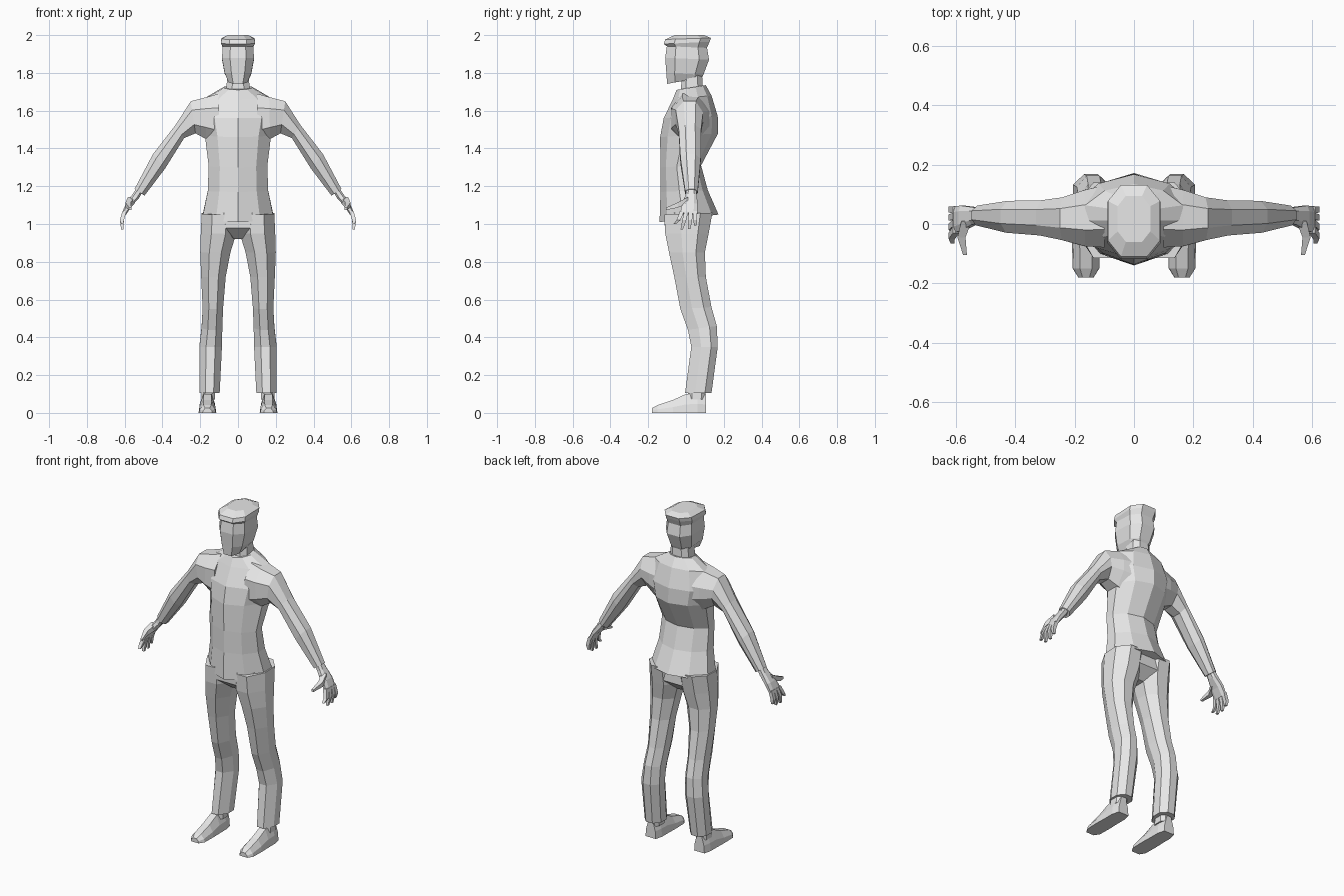
import bpy, bmesh
from mathutils import Vector

cube = bpy.data.objects.get("Cube")
if cube:
    bpy.data.objects.remove(cube, do_unlink=True)

GREY = (0.8, 0.8, 0.8, 1)
grey = bpy.data.materials.new("light grey")
grey.use_nodes = True
grey.diffuse_color = GREY
grey.node_tree.nodes["Principled BSDF"].inputs["Base Color"].default_value = GREY


def both_sides(half):
    """Complete a half outline (front to back) with its mirror image."""
    return half + [(-u, v) for u, v in reversed(half) if u > 0]


# Cross-section outlines: u runs sideways, v runs front (-1) to back (+1)
RIDGED = both_sides([(0, -1), (.62, -.74), (1, -.2), (1, .3), (.6, .78), (0, 1)])
ROUND = both_sides([(.5, -1), (1, -.55), (1, .55), (.5, 1)])
TROUSER = both_sides([(.4, -1), (1, -.25), (1, .5), (.4, 1)])
SLEEVE = both_sides([(.45, -.9), (1, -.35), (1, .5), (.3, 1)])
SQUARE = both_sides([(.8, -.8), (.8, .8)])
SOLE = [(-1, 0), (1, 0), (.9, .45), (.45, 1), (-.45, 1), (-.9, .45)]


def loft(name, outline, rings, mirrored=False):
    """Skin a row of sections, each given as centre, u axis and v axis."""
    bm = bmesh.new()
    loops = []
    for centre, u_axis, v_axis in rings:
        loops.append([bm.verts.new(Vector(centre) + Vector(u_axis) * u + Vector(v_axis) * v)
                      for u, v in outline])
    n = len(outline)
    for a, b in zip(loops, loops[1:]):
        for i in range(n):
            j = (i + 1) % n
            bm.faces.new((a[i], a[j], b[j], b[i]))
    bm.faces.new(loops[0])
    bm.faces.new(loops[-1])
    bmesh.ops.recalc_face_normals(bm, faces=bm.faces)
    mesh = bpy.data.meshes.new(name)
    bm.to_mesh(mesh)
    bm.free()
    mesh.materials.append(grey)
    obj = bpy.data.objects.new(name, mesh)
    bpy.context.collection.objects.link(obj)
    if mirrored:
        obj.modifiers.new("Mirror", 'MIRROR').use_bisect_axis[0] = False
    return obj


def level(front_z, back_z, front, back, width, x=0):
    """Upright-body section, tilted when its front and back heights differ."""
    return ((x, (front + back) / 2, (front_z + back_z) / 2), (width, 0, 0),
            (0, (back - front) / 2, (back_z - front_z) / 2))


def across(top_x, top_z, low_x, low_z, front, back):
    """Arm section between an upper and a lower edge point."""
    return (((top_x + low_x) / 2, (front + back) / 2, (top_z + low_z) / 2),
            ((top_x - low_x) / 2, 0, (top_z - low_z) / 2),
            (0, (back - front) / 2, 0))


# Jacket body, from flared hem to collar
loft("jacket", RIDGED, [level(*r) for r in (
    (1.01, 1.05, -.14, .172, .19),
    (1.17, 1.18, -.135, .115, .16),
    (1.3, 1.31, -.135, .08, .155),
    (1.46, 1.48, -.137, .17, .175),
    (1.56, 1.57, -.118, .168, .2),
    (1.66, 1.68, -.07, .135, .165),
    (1.71, 1.735, -.05, .105, .075))])

# Neck, head and cap
loft("neck", ROUND, [level(1.68, 1.68, -.03, .09, .065),
                     level(1.8, 1.8, -.02, .085, .055)])
loft("head", ROUND, [level(*r) for r in (
    (1.742, 1.775, -.1, .085, .05),
    (1.8, 1.79, -.104, .092, .07),
    (1.88, 1.87, -.11, .122, .085),
    (1.95, 1.94, -.1, .11, .08))])
loft("cap", ROUND, [level(*r) for r in (
    (1.94, 1.93, -.1, .11, .08),
    (1.953, 1.965, -.118, .125, .09),
    (1.977, 1.985, -.11, .132, .088),
    (2, 2, -.06, .095, .055))])

# Hips closing at the crotch
loft("hips", ROUND, [level(1.06, 1.06, -.115, .12, .15),
                     level(.98, .98, -.112, .125, .13),
                     level(.92, .92, -.04, .06, .03)])

# Trouser legs
loft("trouser_legs", TROUSER, [level(*r) for r in (
    (1.05, 1.06, -.115, .14, .092, .1),
    (.95, .95, -.11, .12, .094, .103),
    (.85, .85, -.09, .1, .08, .12),
    (.72, .72, -.062, .105, .065, .13),
    (.55, .56, -.03, .135, .054, .133),
    (.44, .46, .01, .163, .055, .138),
    (.35, .35, .028, .168, .06, .145),
    (.105, .105, -.005, .135, .054, .151))], True)

# Shoes, lofted from heel to toe, and ankles
loft("shoes", SOLE, [((.162, y, 0), (w, 0, 0), (0, 0, h)) for y, w, h in (
    (.105, .034, .1), (.06, .045, .105), (0, .045, .1),
    (-.07, .047, .068), (-.15, .045, .042), (-.18, .026, .025))], True)
loft("ankles", ROUND, [level(.07, .07, .01, .1, .036, .158),
                       level(.16, .16, .015, .11, .036, .155)], True)

# Sleeves, from inside the chest to the cuff
loft("sleeves", SLEEVE, [across(*r) for r in (
    (.1, 1.69, .1, 1.42, -.09, .13),
    (.165, 1.672, .17, 1.45, -.085, .115),
    (.25, 1.65, .225, 1.48, -.062, .09),
    (.33, 1.525, .285, 1.455, -.045, .08),
    (.45, 1.37, .385, 1.295, -.035, .078),
    (.548, 1.185, .495, 1.15, -.008, .062))], True)

# Palms
loft("palms", ROUND, [across(*r) for r in (
    (.53, 1.2, .5, 1.18, .003, .053),
    (.557, 1.16, .522, 1.14, -.002, .057),
    (.592, 1.11, .562, 1.095, -.022, .062),
    (.614, 1.06, .592, 1.05, -.03, .06))], True)

# Four fingers fanning out from the knuckles
FINGERS = {"index": (-.02, -.06, 1.0), "middle": (.003, -.022, .972),
           "ring": (.026, .018, .974), "little": (.048, .05, .992)}
for label, (base_y, tip_y, tip_z) in FINGERS.items():
    path = [(.6, base_y, 1.07), (.615, (base_y + tip_y) / 2, 1.02), (.612, tip_y, tip_z)]
    loft(label + "_fingers", SQUARE,
         [(p, (r, 0, 0), (0, r, 0)) for p, r in zip(path, (.014, .013, .008))], True)

# Thumbs reaching forward
thumb = [(.565, .01, 1.125), (.582, -.045, 1.1), (.57, -.105, 1.08)]
loft("thumbs", SQUARE,
     [(p, (r, 0, 0), (0, 0, r)) for p, r in zip(thumb, (.022, .017, .008))], True)
